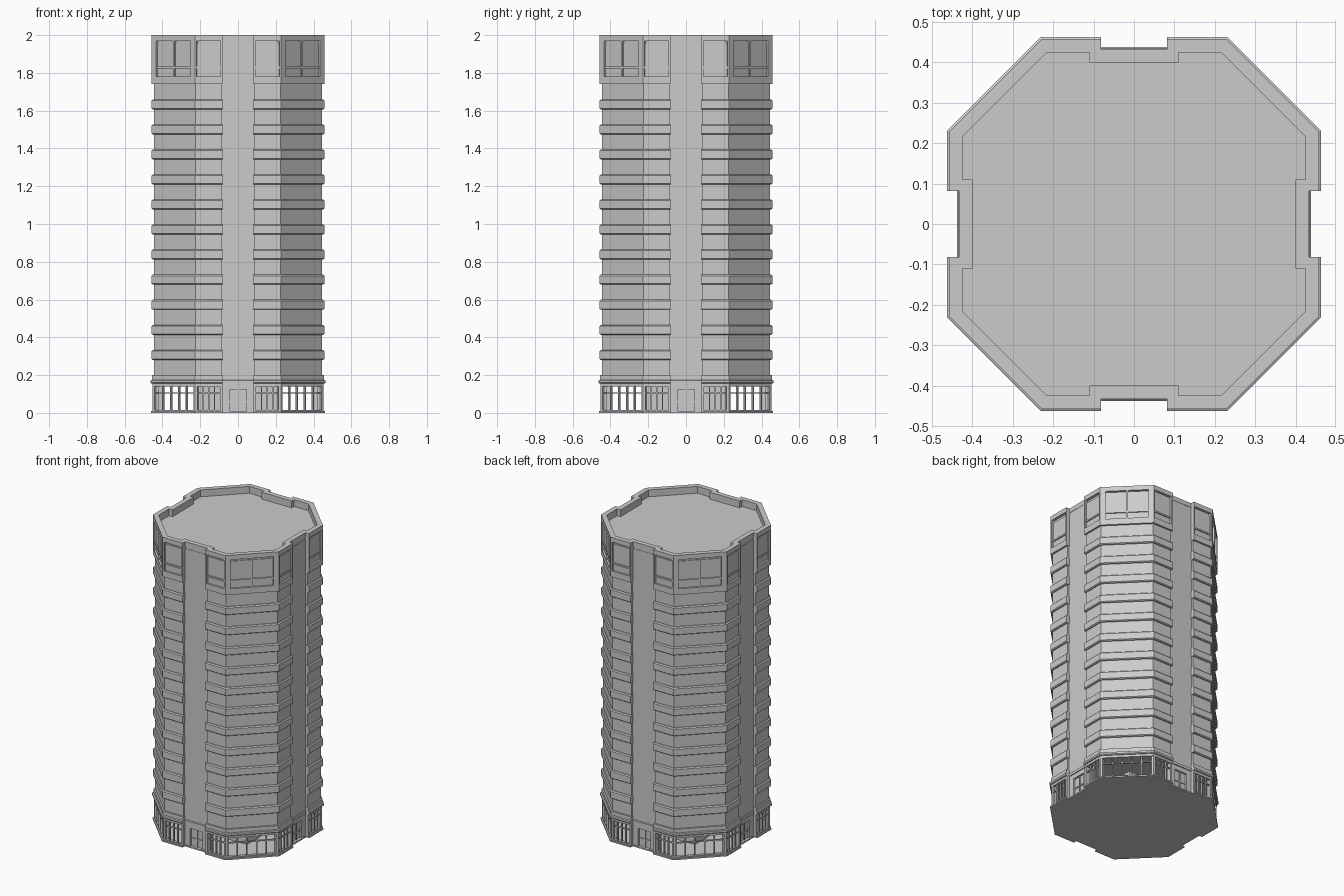
import bpy, bmesh, math
from mathutils import Matrix, Vector

if "Cube" in bpy.data.objects:
    bpy.data.objects.remove(bpy.data.objects["Cube"])

NOTCH, PIER = 0.082, 0.432          # notch half width, pier face distance


def outline(r, n=NOTCH, d=PIER):
    """Octagon with a shallow notch in each of the four main sides."""
    c = 0.23 - 0.4142 * (0.46 - r)
    side = [(-c, -r), (-n, -r), (-n, -d), (n, -d), (n, -r), (c, -r)]
    return [Matrix.Rotation(k * math.pi / 2, 2) @ Vector(p)
            for k in range(4) for p in side]


def finish(name, bm):
    bmesh.ops.recalc_face_normals(bm, faces=bm.faces[:])
    me = bpy.data.meshes.new(name)
    bm.to_mesh(me)
    bm.free()
    ob = bpy.data.objects.new(name, me)
    bpy.context.collection.objects.link(ob)
    return ob


def loft(name, levels, closed=False):
    """Stack outlines (z, r, n, d); closed joins last to first as a ring."""
    bm = bmesh.new()
    rings = [[bm.verts.new((p.x, p.y, z)) for p in outline(*args)]
             for z, *args in levels]
    pairs = list(zip(rings, rings[1:]))
    if closed:
        pairs.append((rings[-1], rings[0]))
    for a, b in pairs:
        for i in range(len(a)):
            j = (i + 1) % len(a)
            bm.faces.new((a[i], a[j], b[j], b[i]))
    if not closed:
        bm.faces.new(rings[0][::-1])
        bm.faces.new(rings[-1])
    return finish(name, bm)


def box(bm, m, x0, x1, y0, y1, z0, z1):
    t = Matrix.Translation(((x0 + x1) / 2, (y0 + y1) / 2, (z0 + z1) / 2))
    s = Matrix.Diagonal((x1 - x0, y1 - y0, z1 - z0, 1))
    bmesh.ops.create_cube(bm, size=1, matrix=m @ t @ s)


def window(bm, m, x0, x1, z0, z1, post, depth, bars, transom, bar=0.008, inset=0.004):
    """End posts at full depth, thinner mullions and one transom."""
    box(bm, m, x0, x0 + post, 0, depth, z0, z1)
    box(bm, m, x1 - post, x1, 0, depth, z0, z1)
    for f in bars:
        x = x0 + post + f * (x1 - x0 - 2 * post)
        box(bm, m, x - bar / 2, x + bar / 2, inset, inset + 0.011, z0, z1)
    box(bm, m, x0 + post, x1 - post, inset + 0.001, inset + 0.01,
        transom - bar / 2, transom + bar / 2)


def faces(r):
    """Yield (matrix, x0, x1, is_chamfer) for every facade face at distance r."""
    c = 0.23 - 0.4142 * (0.46 - r)
    w = (r - c) / math.sqrt(2)
    for k in range(4):
        rot = Matrix.Rotation(k * math.pi / 2, 4, 'Z')
        m = rot @ Matrix.Translation((0, -r, 0))
        yield m, -c, -NOTCH, False
        yield m, NOTCH, c, False
        yield (rot @ Matrix.Rotation(math.pi / 4, 4, 'Z')
               @ Matrix.Translation((0, -(r + c) / math.sqrt(2), 0))), -w, w, True


# Ground slab and inner core of the lobby
loft("ground_slab", [(0, 0.46, NOTCH, 0.438), (0.009, 0.46, NOTCH, 0.438)])
bm = bmesh.new()
box(bm, Matrix(), -0.22, 0.22, -0.22, 0.22, 0.005, 0.145)
finish("lobby_core", bm)

# Lobby glazing bars and posts
bm = bmesh.new()
for m, x0, x1, chamfer in faces(0.452):
    bars = (0.2, 0.4, 0.6, 0.8) if chamfer else (0.25, 0.5, 0.75)
    window(bm, m, x0, x1, 0.005, 0.145, 0.013, 0.03, bars, 0.105, 0.007)
    box(bm, m, x0, x1, 0.001, 0.02, 0.005, 0.016)
finish("lobby_windows", bm)

# Entrance doors in the four piers
bm = bmesh.new()
for k in range(4):
    m = Matrix.Rotation(k * math.pi / 2, 4, 'Z') @ Matrix.Translation((0, -PIER, 0))
    for s in (-1, 1):
        xs = sorted((s * 0.045, s * 0.084))
        box(bm, m, xs[0], xs[1], 0, 0.04, 0.005, 0.15)
    box(bm, m, -0.045, 0.045, 0, 0.04, 0.125, 0.15)
    box(bm, m, -0.045, 0.045, 0.012, 0.03, 0.005, 0.125)
    box(bm, m, -0.004, 0.004, 0.006, 0.013, 0.005, 0.125)
    box(bm, m, -0.045, 0.045, 0.007, 0.013, 0.056, 0.064)
finish("entrance_doors", bm)

# Lobby ceiling beam, cornice and the ledge above it
loft("lobby_beam", [(0.14, 0.453), (0.156, 0.453)])
loft("cornice", [(0.155, 0.458, NOTCH, 0.438), (0.16, 0.463, NOTCH, 0.438),
                 (0.172, 0.463, NOTCH, 0.438), (0.175, 0.458, NOTCH, 0.434)])
loft("cornice_ledge", [(0.17, 0.455, NOTCH, 0.425), (0.2, 0.455, NOTCH, 0.425)])

# Main shaft with the four recessed piers
loft("shaft", [(0.16, 0.445, 0.086, PIER), (1.955, 0.445, 0.086, PIER)])

# Eleven floor bands
for i in range(11):
    z = 0.281 + i * 0.1326
    loft("floor_band", [(z, 0.451, NOTCH, 0.425), (z + 0.005, 0.457, NOTCH, 0.425),
                        (z + 0.047, 0.457, NOTCH, 0.425), (z + 0.053, 0.451, NOTCH, 0.425)])

# Top storey: sill, large windows and parapet
loft("top_sill", [(1.74, 0.457, NOTCH, 0.425), (1.78, 0.457, NOTCH, 0.425)])
bm = bmesh.new()
for m, x0, x1, chamfer in faces(0.457):
    window(bm, m, x0, x1, 1.775, 1.975, 0.032 if chamfer else 0.01, 0.03,
           (0.5,) if chamfer else (), 1.828, 0.01)
finish("top_windows", bm)
inner = (0.425, 0.11, 0.40)
loft("parapet", [(1.97, 0.457), (2.0, 0.457), (2.0, *inner), (1.94, *inner),
                 (1.94, 0.44, 0.088, 0.43), (1.97, 0.44, 0.088, 0.43)], closed=True)
# Pier faces carried up flush to the parapet
